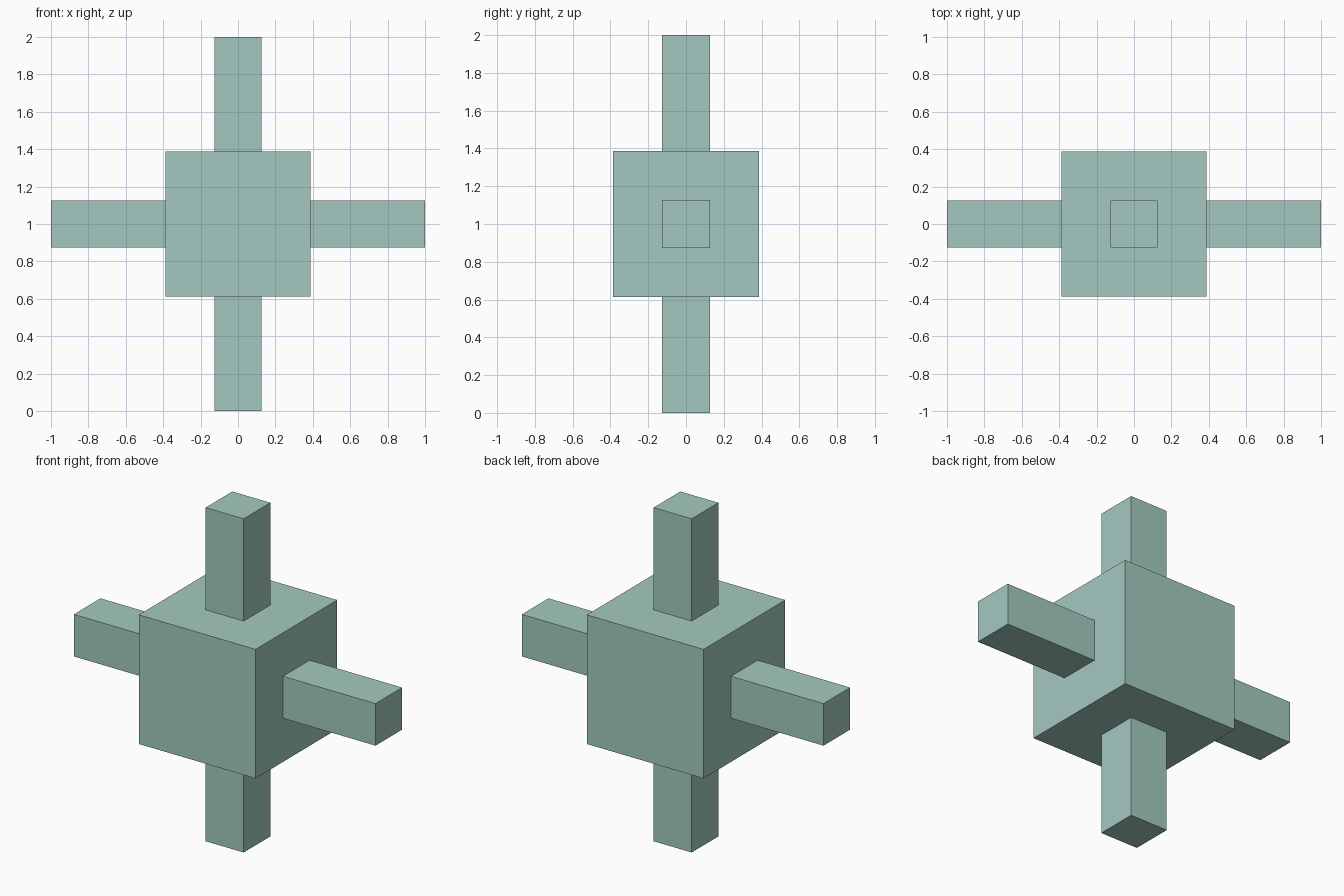
import bpy

if "Cube" in bpy.data.objects:
    bpy.data.objects.remove(bpy.data.objects["Cube"])

CORE = 0.387   # half size of the central cube
ARM = 0.126    # half thickness of the arms
MID = 1.0      # height of the centre

green = bpy.data.materials.new("pale sage green")
green.diffuse_color = (0.37, 0.584, 0.527, 1)
green.use_nodes = True
green.node_tree.nodes["Principled BSDF"].inputs["Base Color"].default_value = green.diffuse_color


def box(name, centre, size):
    bpy.ops.mesh.primitive_cube_add(size=1, location=centre)
    ob = bpy.context.object
    ob.name = name
    ob.scale = size
    bpy.ops.object.transform_apply(location=False, rotation=False, scale=True)
    ob.data.materials.append(green)
    return ob


# Central cube
box("core_cube", (0, 0, MID), (2 * CORE,) * 3)

# Four square arms, from the cube faces outwards
length = 1 - CORE
offset = CORE + length / 2
for side, x, z in (("right", 1, 0), ("left", -1, 0), ("top", 0, 1), ("bottom", 0, -1)):
    size = (length, 2 * ARM, 2 * ARM) if x else (2 * ARM, 2 * ARM, length)
    box(side + "_arm", (x * offset, 0, MID + z * offset), size)
